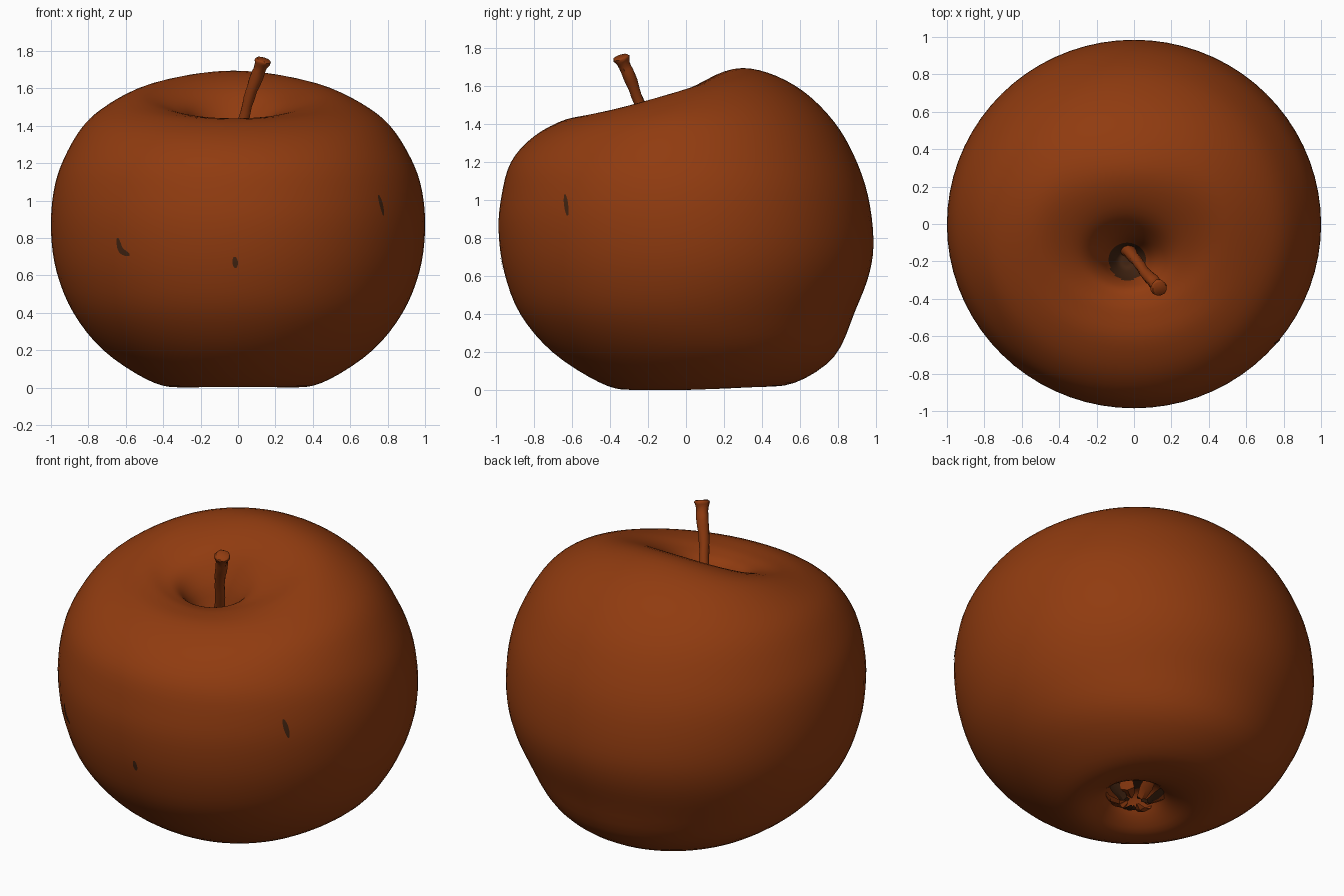
import bpy, bmesh, math, random
from mathutils import Vector
from mathutils.bvhtree import BVHTree

if "Cube" in bpy.data.objects:
    bpy.data.objects.remove(bpy.data.objects["Cube"])

random.seed(4)


def material(name, color):
    m = bpy.data.materials.new(name)
    m.diffuse_color = (*color, 1)
    m.use_nodes = True
    m.node_tree.nodes["Principled BSDF"].inputs["Base Color"].default_value = m.diffuse_color
    return m


SKIN = material("russet_brown", (0.28, 0.044, 0.005))
DARK = material("dark_brown", (0.055, 0.018, 0.006))


def finish(bm, name, angle=60):
    bmesh.ops.recalc_face_normals(bm, faces=bm.faces)
    me = bpy.data.meshes.new(name)
    bm.to_mesh(me)
    bm.free()
    ob = bpy.data.objects.new(name, me)
    bpy.context.collection.objects.link(ob)
    me.materials.append(SKIN)
    me.materials.append(DARK)
    bpy.ops.object.select_all(action='DESELECT')
    ob.select_set(True)
    bpy.context.view_layer.objects.active = ob
    bpy.ops.object.shade_smooth_by_angle(angle=math.radians(angle))
    return ob


def spline(rows, steps):
    """Catmull-Rom interpolation through tuples of numbers."""
    out = []
    for i in range(len(rows) - 1):
        a, b, c, d = (rows[max(0, min(len(rows) - 1, i + k))] for k in (-1, 0, 1, 2))
        for s in range(steps):
            t = s / steps
            out.append([0.5 * (2 * q + (r - p) * t + (2 * p - 5 * q + 4 * r - w) * t * t
                               + (3 * q - p - 3 * r + w) * t ** 3)
                        for p, q, r, w in zip(a, b, c, d)])
    return out + [list(rows[-1])]


def skin_rings(bm, rings):
    n = len(rings[0])
    for a, b in zip(rings, rings[1:]):
        for j in range(n):
            bm.faces.new((a[j], a[(j + 1) % n], b[(j + 1) % n], b[j]))


# Fruit body: tilted rings as (half width, front y, back y, front z, side z, back z)
ROWS = [
    (.02, -.02, .02, .16, .16, .16), (.1, -.1, .1, .15, .15, .15),
    (.2, -.18, .2, .06, .06, .07), (.33, -.3, .36, .004, .004, .025),
    (.49, -.46, .57, .045, .045, .04), (.72, -.70, .78, .2, .2, .18),
    (.88, -.87, .89, .4, .4, .42), (.97, -.955, .965, .62, .62, .62),
    (1.0, -.985, .985, .84, .84, .80), (.985, -.97, .955, 1.02, 1.05, 1.03),
    (.93, -.92, .885, 1.2, 1.22, 1.23), (.82, -.80, .78, 1.335, 1.4, 1.41),
    (.68, -.63, .62, 1.425, 1.51, 1.57), (.52, -.49, .43, 1.44, 1.57, 1.67),
    (.37, -.41, .25, 1.43, 1.55, 1.69), (.24, -.35, .06, 1.405, 1.49, 1.6),
    (.15, -.31, -.05, 1.34, 1.38, 1.44), (.1, -.28, -.1, 1.25, 1.26, 1.28),
    (.05, -.24, -.14, 1.17, 1.17, 1.17), (.01, -.2, -.18, 1.16, 1.16, 1.16),
]
SEG, STEPS = 72, 4
bm = bmesh.new()
rings = []
for rx, yf, yb, zf, zs, zb in spline(ROWS, STEPS):
    cx = -0.04 * max(0, 1 - rx) if zs > 1 else 0
    ring = []
    for j in range(SEG):
        a = 2 * math.pi * j / SEG
        s = math.sin(a)
        z = zs + (zb - zf) / 2 * s + ((zb + zf) / 2 - zs) * s * s
        ring.append(bm.verts.new((cx + rx * math.cos(a),
                                  (yf + yb) / 2 + (yb - yf) / 2 * s, z)))
    rings.append(ring)
skin_rings(bm, rings)
bm.faces.new(rings[0])
bm.faces.new(rings[-1])
# dark floors of the stem hollow and the blossom hollow
for f in bm.faces:
    c = f.calc_center_median()
    top = math.hypot(c.x + .035, c.y + .2) < .1 and c.z > 1.1
    under = math.hypot(c.x, c.y) < .06 and c.z < .3
    f.material_index = int(top or under)
bmesh.ops.recalc_face_normals(bm, faces=bm.faces)
tree = BVHTree.FromBMesh(bm)
finish(bm, "fruit_body")

# Stem: bent tube with a swollen, cut tip, as (x, y, z, radius)
STEM = [(-.04, -.13, 1.13, .04), (-.015, -.16, 1.27, .033), (.03, -.215, 1.43, .029),
        (.06, -.26, 1.55, .029), (.1, -.3, 1.66, .034), (.118, -.325, 1.71, .032),
        (.132, -.34, 1.745, .044), (.136, -.345, 1.755, .036)]
bm = bmesh.new()
axis = Vector((.29, -.33, 1)).normalized()
u = axis.orthogonal().normalized()
v = axis.cross(u)
rings = []
for x, y, z, r in spline(STEM, 3):
    ring = []
    for j in range(12):
        a = 2 * math.pi * j / 12
        k = r * random.uniform(.92, 1.08)
        ring.append(bm.verts.new(Vector((x, y, z)) + k * (u * math.cos(a) + v * math.sin(a))))
    rings.append(ring)
skin_rings(bm, rings)
bm.faces.new(rings[0])
bm.faces.new(rings[-1])
finish(bm, "stem", 50)

# Withered sepals curling inside the blossom hollow
bm = bmesh.new()
for i in range(9):
    a = 2 * math.pi * i / 9 + random.uniform(-.15, .15)
    out = Vector((math.cos(a), math.sin(a), 0))
    side = Vector((-out.y, out.x, 0))
    prev = None
    for r, z, w in ((.17, .11, .035), (.13, .07, .04), (.08, .045, .028), (.04, .06, .006)):
        z += random.uniform(-.012, .012)
        c = out * r + Vector((0, 0, z))
        cur = [bm.verts.new(c - side * w), bm.verts.new(c + Vector((0, 0, -.012))),
               bm.verts.new(c + side * w)]
        if prev:
            for k in (0, 1):
                f = bm.faces.new((prev[k], prev[k + 1], cur[k + 1], cur[k]))
                f.material_index = int(i % 3 == 0)
        prev = cur
finish(bm, "sepals", 30)


# Skin blemishes: thin strips laid on the body
def blemish(name, points, width):
    bm = bmesh.new()
    center = Vector((0, 0, .85))
    pts = [Vector(p) for p in points]
    prev = None
    rows = spline(pts, 4)
    for i, p in enumerate(rows):
        p = Vector(p)
        t = Vector(rows[min(i + 1, len(rows) - 1)]) - Vector(rows[max(i - 1, 0)])
        side = t.cross(p - center).normalized()
        w = width * (.35 + .65 * math.sin(math.pi * i / (len(rows) - 1)))
        cur = []
        for k in (-1, 0, 1):
            loc, nor, _, _ = tree.find_nearest(p + side * w * k)
            cur.append(bm.verts.new(loc + nor * .004))
        if prev:
            for k in (0, 1):
                bm.faces.new((prev[k], prev[k + 1], cur[k + 1], cur[k]))
        prev = cur
    for f in bm.faces:
        f.material_index = 1
    bmesh.ops.recalc_face_normals(bm, faces=bm.faces)
    if sum((f.normal.dot(f.calc_center_median() - center) for f in bm.faces)) < 0:
        bmesh.ops.reverse_faces(bm, faces=bm.faces)
    finish(bm, name)


blemish("left_blemish", [(-.64, -.75, .8), (-.625, -.76, .735), (-.58, -.79, .71)], .018)
blemish("front_blemish", [(-.018, -.97, .7), (-.015, -.965, .67), (-.013, -.96, .64)], .015)
blemish("right_blemish", [(.75, -.636, 1.03), (.765, -.63, .98), (.775, -.62, .92)], .014)
